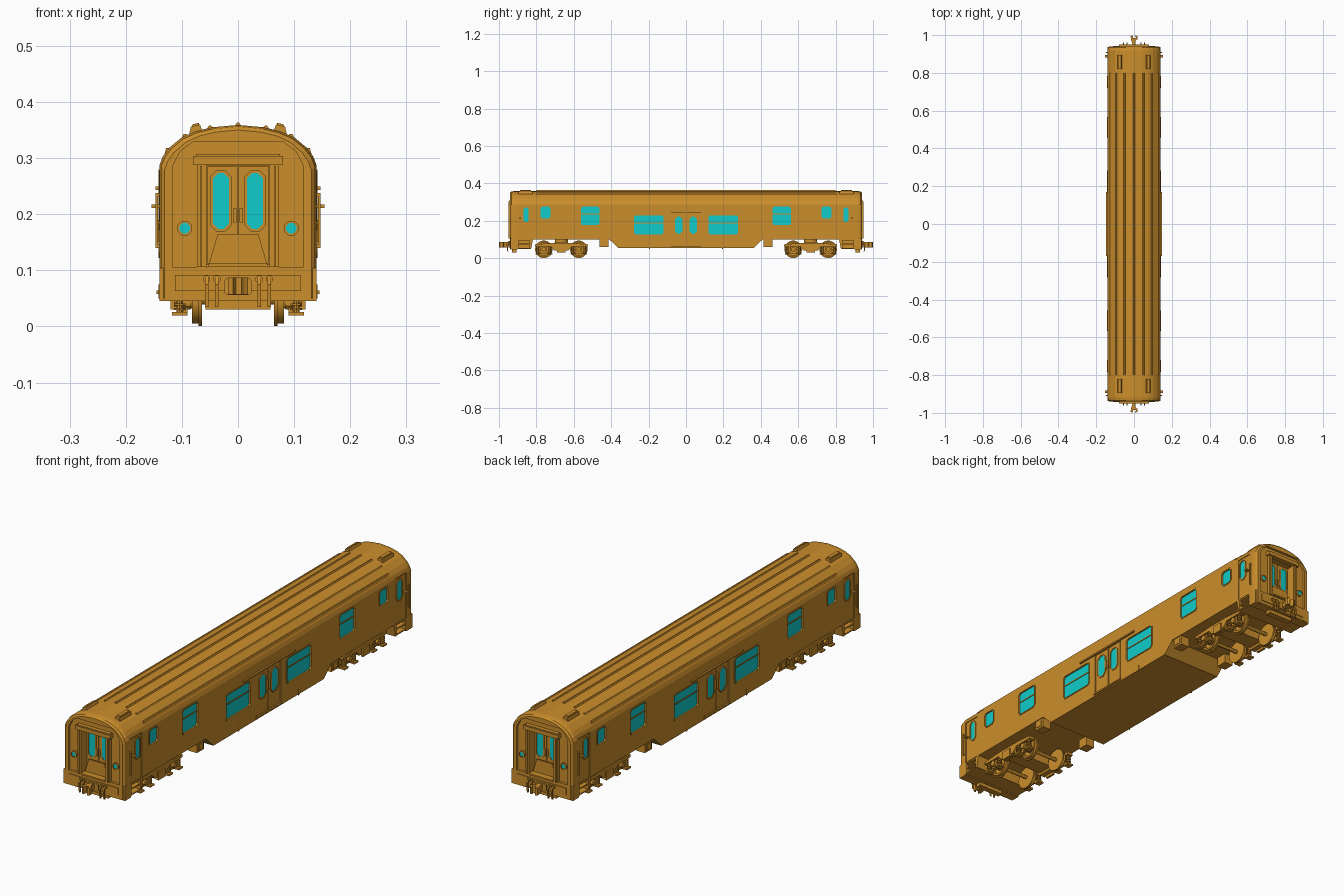
import bpy, bmesh
from math import cos, sin, tau

cube = bpy.data.objects.get("Cube")
if cube:
    bpy.data.objects.remove(cube)


def material(name, rgb):
    m = bpy.data.materials.new(name)
    m.use_nodes = True
    m.diffuse_color = (*rgb, 1)
    m.node_tree.nodes["Principled BSDF"].inputs["Base Color"].default_value = (*rgb, 1)
    return m


ORANGE = material("ochre_orange", (0.6, 0.27, 0.025))
CYAN = material("cyan_glass", (0.005, 0.6, 0.6))


def rect(u0, u1, v0, v1, c=0.0):
    """Rectangle outline with optional chamfered corners."""
    if not c:
        return [(u0, v0), (u1, v0), (u1, v1), (u0, v1)]
    return [(u0 + c, v0), (u1 - c, v0), (u1, v0 + c), (u1, v1 - c),
            (u1 - c, v1), (u0 + c, v1), (u0, v1 - c), (u0, v0 + c)]


def grow(r, e):
    return rect(r[0] - e, r[1] + e, r[2] - e, r[3] + e, r[4] + e / 2)


def disc(u, v, r, n=16):
    return [(u + r * cos(tau * (i + .5) / n), v + r * sin(tau * (i + .5) / n)) for i in range(n)]


def prism(bm, axis, outer, a, b, inner=None):
    """Extrude an outline along an axis; an inner outline makes it a ring."""
    def loop(pts, t):
        place = {"x": lambda u, v: (t, u, v), "y": lambda u, v: (u, t, v),
                 "z": lambda u, v: (u, v, t)}[axis]
        return [bm.verts.new(place(u, v)) for u, v in pts]

    def bridge(p, q):
        for i in range(len(p)):
            j = (i + 1) % len(p)
            bm.faces.new((p[i], p[j], q[j], q[i]))

    lo, hi = loop(outer, a), loop(outer, b)
    bridge(lo, hi)
    if inner:
        ilo, ihi = loop(inner, a), loop(inner, b)
        bridge(ilo, ihi)
        bridge(lo, ilo)
        bridge(hi, ihi)
    else:
        bm.faces.new(lo)
        bm.faces.new(hi)


def finish(name, bm, mat):
    bmesh.ops.recalc_face_normals(bm, faces=bm.faces)
    mesh = bpy.data.meshes.new(name)
    bm.to_mesh(mesh)
    bm.free()
    mesh.materials.append(mat)
    obj = bpy.data.objects.new(name, mesh)
    bpy.context.collection.objects.link(obj)
    return obj


def part(name, solids, mat=ORANGE, mirror=(True, True, False), smooth=False):
    bm = bmesh.new()
    for s in solids:
        prism(bm, *s)
    obj = finish(name, bm, mat)
    if any(mirror):
        mod = obj.modifiers.new("mirror", "MIRROR")
        mod.use_axis = mirror
        mod.use_mirror_merge = False
    if smooth:
        bpy.ops.object.select_all(action="DESELECT")
        obj.select_set(True)
        bpy.context.view_layer.objects.active = obj
        bpy.ops.object.shade_smooth_by_angle()
    return obj


ENDS = (False, True, False)

# Body shell lofted along its length, with a dropped centre and end skirts
ROOF = [(0.14, 0.287), (0.134, 0.303), (0.122, 0.319), (0.1, 0.337), (0.075, 0.348),
        (0.045, 0.355), (0, 0.359)]
half = [(0.94, 0.05, 0.009), (0.934, 0.05, 0.003), (0.918, 0.05, 0), (0.828, 0.05, 0),
        (0.818, 0.1, 0), (0.41, 0.1, 0), (0.36, 0.053, 0)]
sections = [(-y, z, s) for y, z, s in half] + half[::-1]
bm = bmesh.new()
rings = []
for y, bottom, inset in sections:
    side = [(0.14, bottom)] + ROOF
    pts = side + [(-x, z) for x, z in side[-2::-1]]
    rings.append([bm.verts.new((x * (1 - inset / 0.14), y, z - (inset if z > 0.2 else 0)))
                  for x, z in pts])
for p, q in zip(rings, rings[1:]):
    for i in range(len(p)):
        j = (i + 1) % len(p)
        bm.faces.new((p[i], p[j], q[j], q[i]))
bm.faces.new(rings[0])
bm.faces.new(rings[-1])
body = finish("carriage_body", bm, ORANGE)


def carve(name, solids, mirror):
    cutter = part(name, solids, ORANGE, mirror)
    cutter.hide_render = True
    mod = body.modifiers.new("carve", "BOOLEAN")
    mod.operation, mod.solver, mod.object = "DIFFERENCE", "EXACT", cutter
    bpy.context.view_layer.objects.active = body
    bpy.ops.object.modifier_apply(modifier=mod.name)
    bpy.data.objects.remove(cutter)


# Openings: side windows, doors, boarding steps, end recess and doorway
windows = [(0.725, 0.778, 0.213, 0.275, 0.008), (0.463, 0.562, 0.177, 0.275, 0.008),
           (0.12, 0.278, 0.127, 0.228, 0.008)]
side_doors = [(0.003, 0.08, 0.065, 0.243), (0.828, 0.9, 0.1, 0.288)]
carve("side_cutter", [("x", rect(*w), 0.132, 0.16) for w in windows]
      + [("x", rect(*d), 0.136, 0.16) for d in side_doors]
      + [("x", rect(0.836, 0.895, 0.03, 0.094), 0.105, 0.16)], (True, True, False))
arch = [(0.117, 0.106), (0.117, 0.285), (0.103, 0.312), (0.08, 0.329)]
arch += [(-x, z) for x, z in arch[::-1]]
carve("end_cutter", [("y", arch, 0.93, 1)], ENDS)
carve("doorway_cutter", [("y", rect(-0.056, 0.056, 0.11, 0.286), 0.9, 1)], ENDS)

# Side windows with raised frames and a cross bar
part("side_window_glass", [("x", rect(*w), 0.131, 0.135) for w in windows], CYAN)
part("side_window_frames", [("x", grow(w, 0.005), 0.136, 0.142, rect(*w)) for w in windows]
     + [("x", rect(w[0], w[1], z, z + 0.004), 0.133, 0.138)
        for w in windows[1:] for z in [w[2] * 0.42 + w[3] * 0.58]])

# Side doors, their panes, rail, thresholds and handles
panes = [(0.02, 0.058, 0.13, 0.222, 0.012), (0.841, 0.868, 0.192, 0.272, 0.009)]
part("side_door_leaves", [("x", rect(d[0] + 0.004, d[1] - 0.004, d[2] + 0.004, d[3] - 0.004),
                           0.134, 0.1375) for d in side_doors])
part("side_door_glass", [("x", rect(*p), 0.136, 0.139) for p in panes], CYAN)
part("side_door_pane_frames", [("x", grow(p, 0.005), 0.136, 0.141, rect(*p)) for p in panes])
part("side_door_rail", [("x", rect(0, 0.17, 0.243, 0.249), 0.138, 0.147),
                        ("x", rect(0, 0.085, 0.058, 0.064), 0.138, 0.145),
                        ("x", rect(0.193, 0.198, 0.05, 0.075), 0.138, 0.142)])
part("side_handles", [("x", rect(0.006, 0.011, 0.15, 0.19), 0.137, 0.144),
                      ("x", rect(0.882, 0.894, 0.211, 0.217), 0.136, 0.154),
                      ("x", rect(0.905, 0.91, 0.14, 0.238), 0.143, 0.147),
                      ("x", rect(0.905, 0.91, 0.14, 0.146), 0.138, 0.147),
                      ("x", rect(0.905, 0.91, 0.232, 0.238), 0.138, 0.147)])
part("boarding_steps", [("z", rect(0.1, 0.138, 0.836, 0.895), z, z + 0.005)
                        for z in (0.05, 0.074)])


# Roof ribs and vents
def roof_z(x):
    for (xa, za), (xb, zb) in zip(ROOF, ROOF[1:]):
        if xb <= x <= xa:
            return za + (zb - za) * (xa - x) / (xa - xb)


ribs = []
for x in (0, 0.05, 0.095, 0.126):
    ribs.append(("y", [(x - 0.006, roof_z(abs(x - 0.006)) - 0.002), (x + 0.006, roof_z(x + 0.006) - 0.002),
                       (x + 0.002, roof_z(x) + 0.004), (x - 0.002, roof_z(x) + 0.004)], -0.8, 0.8))
part("roof_ribs", ribs, mirror=(True, False, False))
part("roof_vents", [("y", [(0.062, 0.345), (0.088, 0.338), (0.084, 0.356), (0.068, 0.36)], 0.82, 0.895),
                    ("y", [(0.068, 0.355), (0.084, 0.35), (0.081, 0.36), (0.07, 0.363)], 0.828, 0.887)])

# Gangway portal with double doors at each end
part("gangway_posts", [("y", rect(0.056, 0.072, 0.106, 0.29), 0.915, 0.944),
                       ("y", rect(0.064, 0.068, 0.106, 0.286), 0.94, 0.948)])
part("gangway_header", [("y", rect(-0.08, 0.08, 0.288, 0.304), 0.925, 0.95),
                        ("y", rect(-0.075, 0.075, 0.3, 0.307), 0.925, 0.946)], mirror=ENDS)
pane = (0.016, 0.045, 0.174, 0.273, 0.009)
part("end_door_leaves", [("y", rect(0.001, 0.054, 0.112, 0.285), 0.898, 0.908),
                         ("y", rect(0.003, 0.009, 0.185, 0.21), 0.908, 0.915)])
part("end_door_frames", [("y", grow(pane, 0.005), 0.905, 0.912, rect(*pane))])
part("end_door_glass", [("y", rect(*pane), 0.905, 0.91)], CYAN)
part("gangway_bridge", [("y", [(-0.053, 0.108), (0.053, 0.108), (0.036, 0.165), (-0.036, 0.165)], 0.918, 0.924),
                        ("z", rect(-0.053, 0.053, 0.9, 0.95), 0.106, 0.112)], mirror=ENDS)
part("end_lamps", [("y", disc(0.095, 0.175, 0.01, 8), 0.925, 0.936)], CYAN)
part("end_lamp_rims", [("y", disc(0.095, 0.175, 0.014, 8), 0.925, 0.938, disc(0.095, 0.175, 0.01, 8))])

# End beam, coupler and hoses
part("end_beam", [("y", rect(-0.14, 0.14, 0.045, 0.104), 0.9, 0.938),
                  ("y", rect(-0.112, 0.112, 0.063, 0.092), 0.93, 0.943),
                  ("y", rect(-0.058, 0.058, 0.03, 0.06), 0.905, 0.93)], mirror=ENDS)
hook = [(-0.008, 0.955), (0.006, 0.955), (0.008, 0.972), (0.018, 0.978), (0.018, 0.994), (0.009, 1.0),
        (0.006, 0.994), (0.011, 0.986), (-0.004, 0.984), (-0.009, 1.0), (-0.018, 0.994), (-0.016, 0.976)]
part("couplers", [("y", rect(-0.024, 0.024, 0.056, 0.086, 0.004), 0.935, 0.95),
                  ("y", rect(-0.008, 0.008, 0.064, 0.08), 0.945, 0.975),
                  ("z", hook, 0.057, 0.087)], mirror=ENDS)
hoses = []
for x in (0.038, 0.056):
    hoses += [("x", [(0.935, 0.09), (0.952, 0.088), (0.96, 0.075), (0.955, 0.035), (0.95, 0.035),
                     (0.953, 0.073), (0.948, 0.081), (0.935, 0.083)], x - 0.003, x + 0.003),
              ("y", disc(x, 0.084, 0.007, 8), 0.935, 0.95)]
part("brake_hoses", hoses)

# Bogies: wheels, axles, side frames, springs and axle boxes
AXLES = (0.573, 0.76)
wheels, axles, boxes, springs = [], [], [], []
for y in AXLES:
    wheels += [("x", disc(y, 0.047, 0.047, 24), 0.064, 0.07),
               ("x", disc(y, 0.047, 0.042, 24), 0.07, 0.082, disc(y, 0.047, 0.034, 24)),
               ("x", disc(y, 0.047, 0.016, 12), 0.07, 0.088)]
    axles.append(("x", disc(y, 0.047, 0.008, 12), -0.085, 0.085))
    boxes += [("x", rect(y - 0.017, y + 0.017, 0.03, 0.064, 0.006), 0.085, 0.104),
              ("x", disc(y, 0.047, 0.012, 12), 0.1, 0.114)]
    for d in (-0.032, 0.032):
        boxes.append(("z", rect(0.09, 0.118, y + d - 0.013, y + d + 0.013), 0.019, 0.026))
        boxes.append(("x", rect(y + min(d, 0), y + max(d, 0), 0.026, 0.034), 0.09, 0.102))
        springs.append(("z", disc(0.104, y + d, 0.006, 10), 0.026, 0.062))
        springs += [("z", disc(0.104, y + d, 0.011, 10), z, z + 0.004)
                    for z in (0.029, 0.037, 0.045, 0.053)]
part("wheels", wheels, smooth=True)
part("axles", axles, mirror=ENDS, smooth=True)
part("axle_boxes", boxes)
part("bogie_springs", springs, smooth=True)
frame = [(0.525, 0.062), (0.61, 0.062), (0.63, 0.04), (0.703, 0.04), (0.723, 0.062), (0.808, 0.062),
         (0.808, 0.074), (0.72, 0.08), (0.613, 0.08), (0.525, 0.074)]
part("bogie_side_frames", [("x", frame, 0.088, 0.114),
                           ("x", rect(0.645, 0.69, 0.03, 0.066), 0.11, 0.12)])
part("bogie_bolsters", [("x", rect(0.63, 0.703, 0.05, 0.085), -0.1, 0.1),
                        ("z", disc(0, 0.6665, 0.035), 0.08, 0.105)], mirror=ENDS)

# Underfloor lockers by the centre section
part("underfloor_lockers", [("x", rect(0.415, 0.462, 0.06, 0.102), 0.095, 0.136),
                            ("x", rect(0.424, 0.453, 0.068, 0.092), 0.134, 0.139)])
